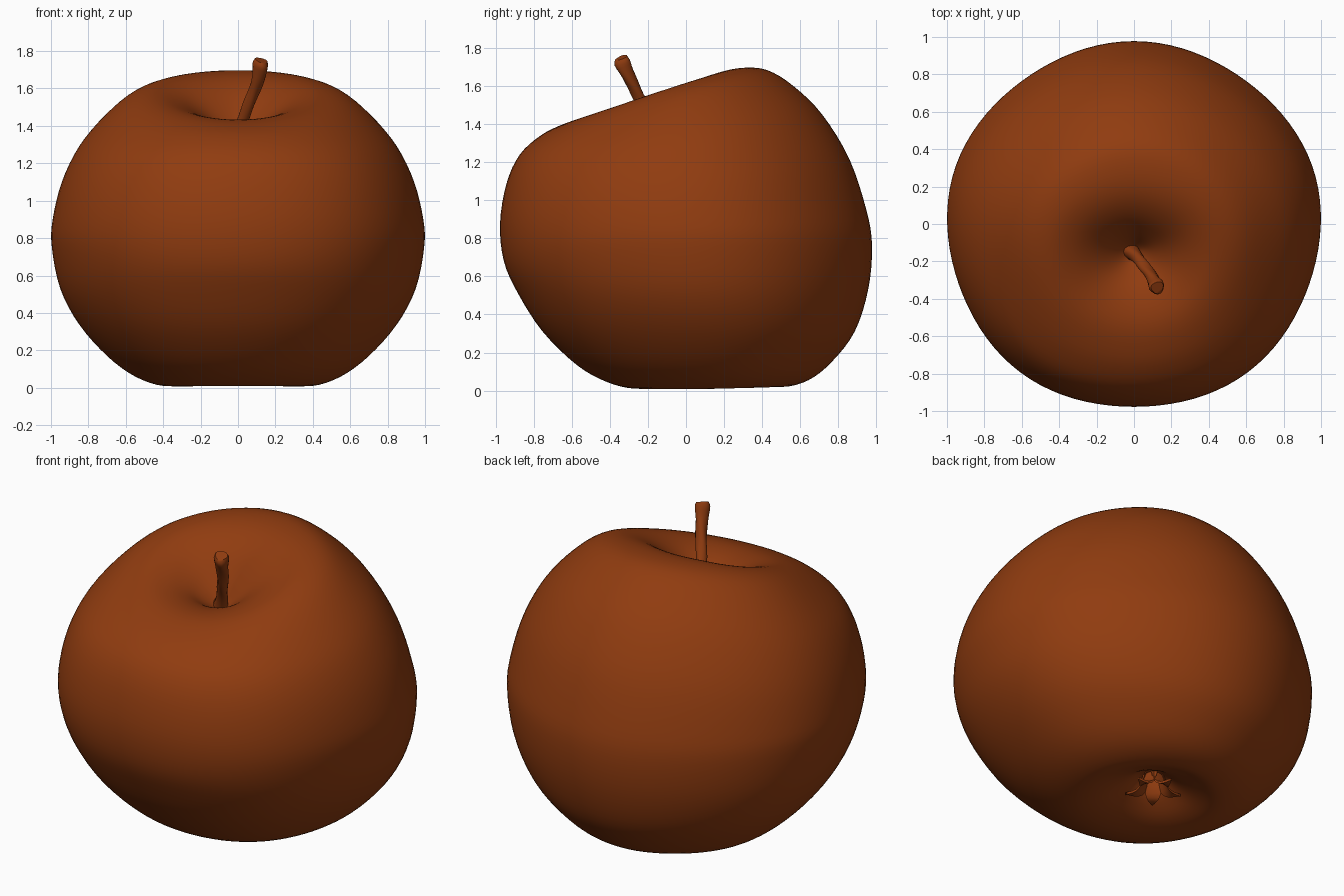
import bpy, math
from mathutils import Vector
from mathutils.geometry import interpolate_bezier

if "Cube" in bpy.data.objects:
    bpy.data.objects.remove(bpy.data.objects["Cube"])

skin = bpy.data.materials.new("russet_red")
skin.diffuse_color = (0.28, 0.045, 0.005, 1)
skin.use_nodes = True
skin.node_tree.nodes["Principled BSDF"].inputs["Base Color"].default_value = skin.diffuse_color


def make(name, verts, faces):
    me = bpy.data.meshes.new(name)
    me.from_pydata(verts, [], faces)
    me.materials.append(skin)
    me.update()
    ob = bpy.data.objects.new(name, me)
    bpy.context.collection.objects.link(ob)
    bpy.ops.object.select_all(action='DESELECT')
    ob.select_set(True)
    bpy.context.view_layer.objects.active = ob
    bpy.ops.object.shade_smooth_by_angle(angle=math.radians(50))
    return ob


def loft(name, rings):
    """Join equal rings, listed top to bottom, and close both ends."""
    n = len(rings[0])
    verts = [v for r in rings for v in r]
    faces = [(i * n + j, (i + 1) * n + j, (i + 1) * n + (j + 1) % n, i * n + (j + 1) % n)
             for i in range(len(rings) - 1) for j in range(n)]
    faces.append(tuple(range(n)))
    faces.append(tuple(reversed(range(len(verts) - n, len(verts)))))
    return make(name, verts, faces)


def spline(rows, steps):
    """Catmull-Rom interpolation of rows of numbers."""
    out = []
    for i in range(len(rows) - 1):
        p = [rows[max(0, min(len(rows) - 1, i + k))] for k in (-1, 0, 1, 2)]
        for s in range(steps):
            t = s / steps
            out.append([0.5 * (2 * b + (c - a) * t + (2 * a - 5 * b + 4 * c - d) * t * t
                               + (3 * b - a - 3 * c + d) * t ** 3)
                        for a, b, c, d in zip(*p)])
    out.append(list(rows[-1]))
    return out


# Apple body rings: half width, front y, back y, front z, back z, side z
PROFILE = [
    (0.004, -0.154, -0.146, 1.32, 1.32, 1.32),
    (0.05, -0.19, -0.11, 1.33, 1.36, 1.35),
    (0.12, -0.25, -0.05, 1.36, 1.46, 1.41),
    (0.22, -0.33, 0.04, 1.405, 1.58, 1.49),
    (0.33, -0.43, 0.15, 1.43, 1.66, 1.55),
    (0.45, -0.54, 0.28, 1.43, 1.695, 1.575),
    (0.58, -0.65, 0.42, 1.40, 1.685, 1.54),
    (0.72, -0.77, 0.56, 1.34, 1.60, 1.43),
    (0.85, -0.88, 0.71, 1.24, 1.45, 1.28),
    (0.94, -0.95, 0.85, 1.09, 1.22, 1.10),
    (0.99, -0.985, 0.94, 0.88, 0.95, 0.90),
    (0.995, -0.965, 0.97, 0.68, 0.76, 0.75),
    (0.95, -0.89, 0.95, 0.51, 0.53, 0.53),
    (0.85, -0.76, 0.88, 0.31, 0.31, 0.34),
    (0.70, -0.58, 0.76, 0.135, 0.15, 0.17),
    (0.55, -0.42, 0.64, 0.045, 0.055, 0.06),
    (0.40, -0.27, 0.51, 0.01, 0.02, 0.01),
    (0.28, -0.12, 0.41, 0.025, 0.05, 0.03),
    (0.16, 0.0, 0.29, 0.08, 0.10, 0.09),
    (0.07, 0.08, 0.21, 0.15, 0.15, 0.15),
    (0.004, 0.141, 0.149, 0.16, 0.16, 0.16),
]
N = 96
rings = []
for w, yf, yb, zf, zb, zs in spline(PROFILE, 4):
    ring = []
    for j in range(N):
        a = 2 * math.pi * j / N
        c, s = math.cos(a), math.sin(a)
        lobe = 1 + 0.008 * math.cos(5 * (a - math.pi / 2))
        z = zs + (zb - zf) / 2 * s + ((zb + zf) / 2 - zs) * s * s
        ring.append((w * c * lobe, (yf + yb) / 2 + (yb - yf) / 2 * s * lobe, max(z, 0)))
    rings.append(ring)
loft("apple_body", rings)

# Stem: crooked tube with a flared, cut tip (x, y, z, radius)
STEM = [
    (0.125, -0.34, 1.75, 0.034), (0.122, -0.335, 1.725, 0.042),
    (0.112, -0.312, 1.67, 0.036), (0.09, -0.275, 1.60, 0.032),
    (0.06, -0.235, 1.52, 0.031), (0.02, -0.18, 1.42, 0.031),
    (-0.015, -0.15, 1.34, 0.042), (-0.02, -0.145, 1.29, 0.05),
]
axis = Vector((0.3, -0.4, 1)).normalized()
u = axis.cross(Vector((0, 1, 0))).normalized()
v = axis.cross(u)
stem = []
for x, y, z, r in spline(STEM, 3):
    stem.append([Vector((x, y, z)) + r * (math.cos(a) * u + math.sin(a) * v)
                 * (1 + 0.08 * math.sin(3 * a + 30 * z))
                 for a in (2 * math.pi * j / 14 for j in range(14))])
loft("stem", stem)

# Dried sepals curling out of the hollow underneath
for k in range(5):
    a = 2 * math.pi * k / 5 + 0.3
    out, side = Vector((math.cos(a), math.sin(a), 0)), Vector((-math.sin(a), math.cos(a), 0))
    base = Vector((-0.02, 0.145, 0))
    path = interpolate_bezier((0.03, 0.17, 0), (0.06, 0.06, 0), (0.08, 0.05, 0),
                              (0.15, 0.065, 0), 7)
    sections = []
    for i, p in enumerate(path):
        h = 0.045 * (1 - (i / 6) ** 2) + 0.004
        mid = base + out * p[0] + Vector((0, 0, p[1]))
        t = Vector((0, 0, 0.007))
        sections.append([mid + side * h + t, mid + out * 0.01 + t, mid - side * h + t,
                         mid - side * h - t, mid + out * 0.01 - t, mid + side * h - t])
    loft(f"sepal_{k + 1}", sections)
